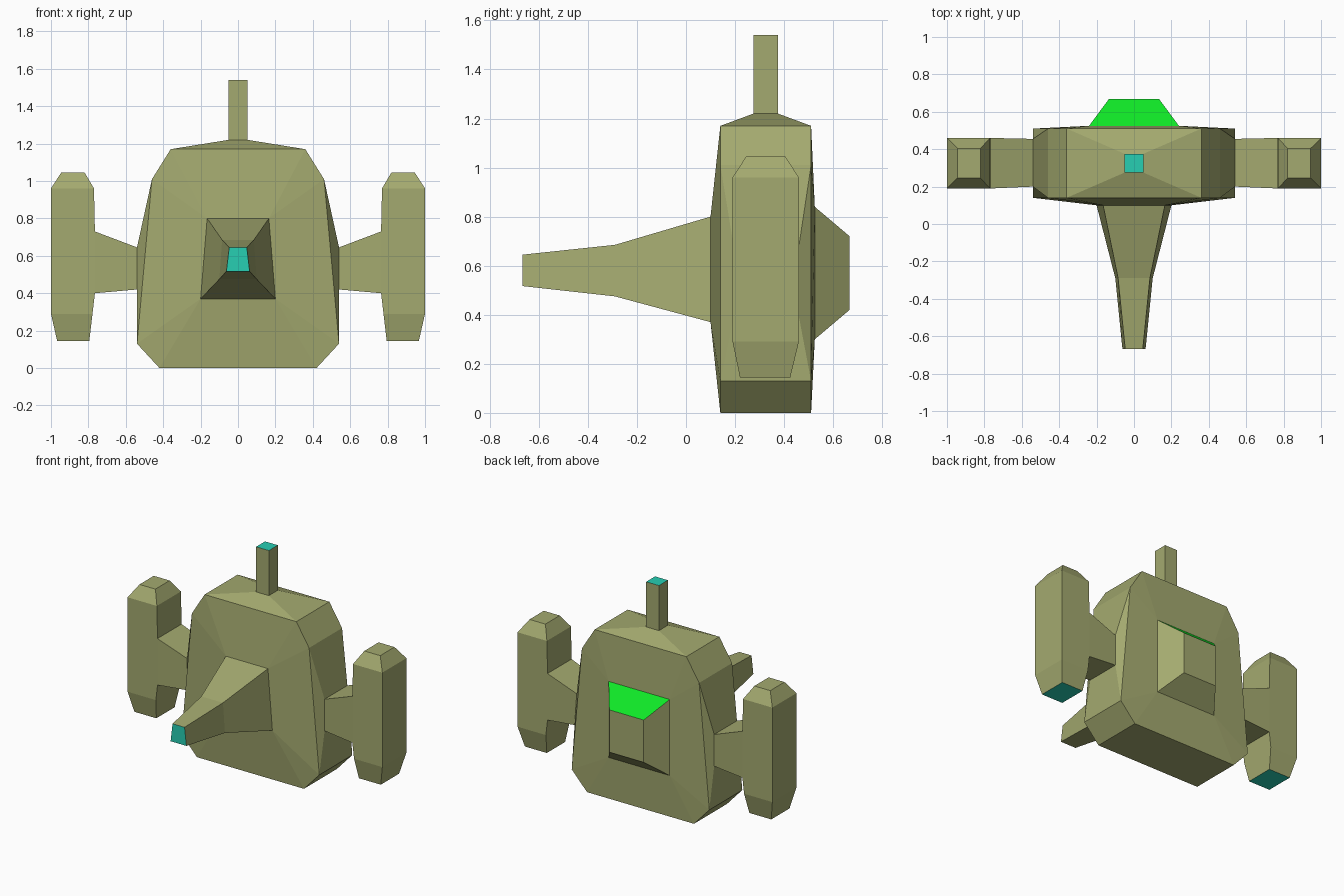
import bpy, bmesh

if "Cube" in bpy.data.objects:
    bpy.data.objects.remove(bpy.data.objects["Cube"])


def material(name, rgb):
    m = bpy.data.materials.new(name)
    m.diffuse_color = (*rgb, 1)
    m.use_nodes = True
    m.node_tree.nodes["Principled BSDF"].inputs["Base Color"].default_value = m.diffuse_color
    return m


OLIVE = material("olive_paint", (0.37, 0.40, 0.16))
TEAL = material("teal_light", (0.02, 0.62, 0.45))
GREEN = material("green_light", (0.005, 0.80, 0.02))


def finish(name, verts, faces, accent=None, accent_face=None, mirror=False):
    mesh = bpy.data.meshes.new(name)
    mesh.from_pydata(verts, [], faces)
    mesh.materials.append(OLIVE)
    if accent:
        mesh.materials.append(accent)
        mesh.polygons[accent_face].material_index = 1
    bm = bmesh.new()
    bm.from_mesh(mesh)
    bmesh.ops.recalc_face_normals(bm, faces=bm.faces)
    bm.to_mesh(mesh)
    bm.free()
    ob = bpy.data.objects.new(name, mesh)
    bpy.context.collection.objects.link(ob)
    if mirror:
        ob.modifiers.new("Mirror", 'MIRROR')
    return ob


def loft(name, rings, start=False, end=True, skip=(), **kw):
    """Skin four-sided rings; optional end caps; skip = (ring, side) openings."""
    verts = [p for r in rings for p in r]
    n = len(rings)
    faces = []
    if start:
        faces.append((3, 2, 1, 0))
    for i in range(n - 1):
        for j in range(4):
            if (i, j) not in skip:
                k = (j + 1) % 4
                faces.append((4*i + j, 4*i + k, 4*i + 4 + k, 4*i + 4 + j))
    if end:
        faces.append(tuple(range(4*n - 4, 4*n)))
    return finish(name, verts, faces, **kw)


def ring_x(x, y0, y1, z0, z1):
    return [(x, y0, z0), (x, y1, z0), (x, y1, z1), (x, y0, z1)]


def ring_y(y, wb, wt, z0, z1):
    return [(-wb, y, z0), (wb, y, z0), (wt, y, z1), (-wt, y, z1)]


def ring_z(z, x0, x1, y0, y1):
    return [(x0, y0, z), (x1, y0, z), (x1, y1, z), (x0, y1, z)]


# Shared rings where the attachments grow out of the body
nose_base = ring_y(0.10, 0.20, 0.165, 0.37, 0.80)
vent_base = ring_y(0.525, 0.24, 0.24, 0.30, 0.84)
arm_base = ring_x(0.54, 0.20, 0.455, 0.42, 0.645)
mast_base = ring_z(1.22, -0.05, 0.05, 0.275, 0.375)

# Body: chamfered outline, each side bulging to an attachment opening
outline = [(-0.42, 0), (0.42, 0), (0.54, 0.13), (0.46, 1.01),
           (0.36, 1.17), (-0.36, 1.17), (-0.46, 1.01), (-0.54, 0.13)]
verts = [(x, y, z) for y in (0.14, 0.51) for x, z in outline]
faces = [(0, 1, 9, 8)]
faces += [(i, i + 1, i + 9, i + 8) for i in (1, 3, 5)] + [(7, 0, 8, 15)]


def add_ring(ring):
    verts.extend(ring)
    return len(verts) - 4


def bridge(a, b):
    for j in range(4):
        k = (j + 1) % 4
        faces.append((a[j], a[k], b + k, b + j))


for off, ring in ((0, nose_base), (8, vent_base)):
    b = add_ring(ring)
    for c in range(4):
        o1, o2 = (2*c) % 8 + off, (2*c + 1) % 8 + off
        faces.append((o1, o2, b + (c + 1) % 4, b + c))
        faces.append((o2, (2*c + 2) % 8 + off, b + (c + 1) % 4))
bridge((2, 10, 11, 3), add_ring(arm_base))
bridge((7, 15, 14, 6), add_ring([(-x, y, z) for x, y, z in arm_base]))
bridge((5, 4, 12, 13), add_ring(mast_base))
finish("body", verts, faces)

# Nose barrel with a lit tip
loft("nose_barrel", [nose_base, ring_y(-0.29, 0.10, 0.085, 0.475, 0.685),
                     ring_y(-0.667, 0.062, 0.047, 0.517, 0.645)],
     accent=TEAL, accent_face=8)

# Rear housing with a green upper slope
loft("rear_housing", [vent_base, ring_y(0.667, 0.135, 0.135, 0.42, 0.72)],
     accent=GREEN, accent_face=2)

# Mast with a lit top
loft("mast", [mast_base, ring_z(1.54, -0.05, 0.05, 0.275, 0.375)],
     accent=TEAL, accent_face=4)

# Side arms
loft("side_arms", [arm_base, ring_x(0.765, 0.19, 0.46, 0.40, 0.73)],
     end=False, mirror=True)

# Side pods, lit underneath, open where the arm joins
loft("side_pods", [ring_z(0.145, 0.795, 0.967, 0.22, 0.425),
                   ring_z(0.29, 0.778, 1.0, 0.19, 0.46),
                   ring_z(0.40, 0.765, 1.0, 0.19, 0.46),
                   ring_z(0.73, 0.765, 1.0, 0.19, 0.46),
                   ring_z(0.96, 0.77, 1.0, 0.19, 0.46),
                   ring_z(1.045, 0.82, 0.945, 0.245, 0.405)],
     start=True, skip={(2, 3)}, mirror=True, accent=TEAL, accent_face=0)
